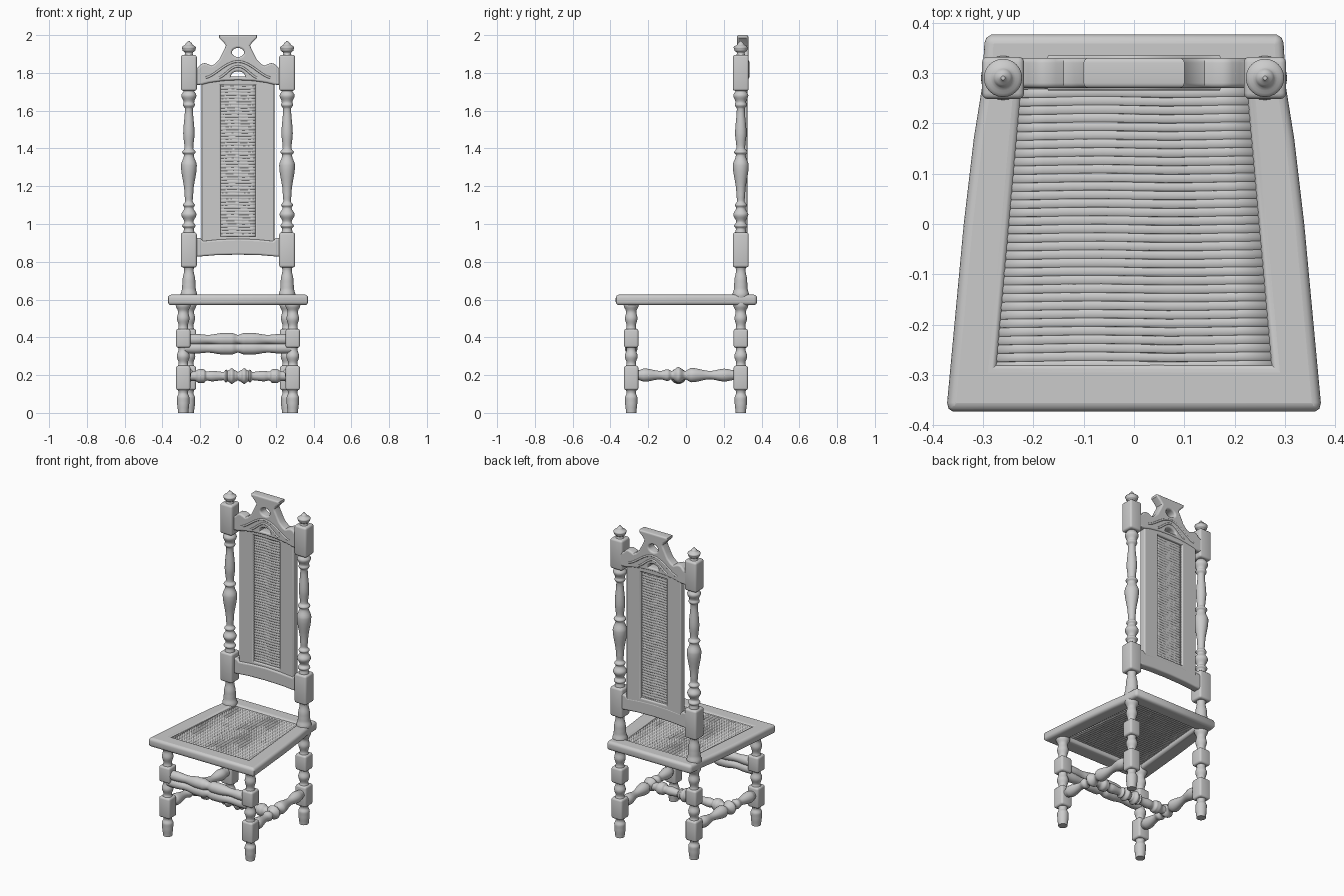
import bpy, bmesh, math
from mathutils import Vector

cube = bpy.data.objects.get("Cube")
if cube:
    bpy.data.objects.remove(cube)

wood = bpy.data.materials.new("pale grey")
wood.use_nodes = True
grey = (0.6, 0.6, 0.6, 1)
wood.diffuse_color = grey
wood.node_tree.nodes["Principled BSDF"].inputs["Base Color"].default_value = grey


def add(name, mesh, smooth=40):
    mesh.materials.clear()
    mesh.materials.append(wood)
    ob = bpy.data.objects.new(name, mesh)
    bpy.context.collection.objects.link(ob)
    bpy.ops.object.select_all(action='DESELECT')
    ob.select_set(True)
    bpy.context.view_layer.objects.active = ob
    bpy.ops.object.shade_smooth_by_angle(angle=math.radians(smooth))
    return ob


def from_bmesh(name, bm):
    bmesh.ops.recalc_face_normals(bm, faces=bm.faces)
    mesh = bpy.data.meshes.new(name)
    bm.to_mesh(mesh)
    bm.free()
    return add(name, mesh)


def turned(name, profile, start, end, sides=24, steps=5):
    """Turned rod: profile holds (fraction along the axis, radius)."""
    start, end = Vector(start), Vector(end)
    rings = [profile[0]]
    for (t0, r0), (t1, r1) in zip(profile, profile[1:]):
        for i in range(1, steps + 1):
            u = i / steps
            rings.append((t0 + (t1 - t0) * u, r0 + (r1 - r0) * u * u * (3 - 2 * u)))
    bm = bmesh.new()
    loops = []
    for t, r in rings:
        loops.append([bm.verts.new((r * math.cos(a), r * math.sin(a), t * (end - start).length))
                      for a in (2 * math.pi * k / sides for k in range(sides))])
    for a, b in zip(loops, loops[1:]):
        for k in range(sides):
            j = (k + 1) % sides
            bm.faces.new((a[k], a[j], b[j], b[k]))
    bm.faces.new(loops[0])
    bm.faces.new(loops[-1])
    ob = from_bmesh(name, bm)
    ob.location = start
    ob.rotation_euler = (end - start).to_track_quat('Z', 'Y').to_euler()
    return ob


def block(name, x, y, z0, z1, half=0.038):
    """Square post section with chamfered edges."""
    bm = bmesh.new()
    bmesh.ops.create_cube(bm, size=1)
    for v in bm.verts:
        v.co = (x + v.co.x * 2 * half, y + v.co.y * 2 * half, (z0 + z1) / 2 + v.co.z * (z1 - z0))
    bmesh.ops.bevel(bm, geom=bm.edges[:], offset=0.012, segments=3, profile=0.5, affect='EDGES')
    return from_bmesh(name, bm)


def plate(name, outlines, thickness, edge, y=None, z=0):
    """Flat outline with holes and rounded edges; stands upright when y is given."""
    cu = bpy.data.curves.new(name, 'CURVE')
    cu.dimensions = '2D'
    cu.fill_mode = 'BOTH'
    cu.extrude = thickness / 2 - edge
    cu.bevel_depth = edge
    cu.bevel_resolution = 3
    cu.offset = -edge
    for pts in outlines:
        sp = cu.splines.new('POLY')
        sp.points.add(len(pts) - 1)
        for p, c in zip(sp.points, pts):
            p.co = (c[0], c[1], 0, 1)
        sp.use_cyclic_u = True
    tmp = bpy.data.objects.new(name + "_outline", cu)
    bpy.context.collection.objects.link(tmp)
    dg = bpy.context.evaluated_depsgraph_get()
    mesh = bpy.data.meshes.new_from_object(tmp.evaluated_get(dg))
    bpy.data.objects.remove(tmp)
    ob = add(name, mesh)
    if y is not None:
        ob.rotation_euler.x = math.pi / 2
    ob.location = (0, y or 0, z)
    return ob


def mirrored(half):
    """Close a right-hand outline, listed bottom to top, about x = 0."""
    return half + [(-x, y) for x, y in reversed(half) if x]


def cane(name, low, high, w0, w1, thickness, waves):
    """Woven panel with fine ripples across it."""
    bm = bmesh.new()
    rows = 240
    bmesh.ops.create_grid(bm, x_segments=8, y_segments=rows, size=1)
    for v in bm.verts:
        t = (v.co.y + 1) / 2
        ripple = 0.0015 * math.sin(t * waves * 2 * math.pi + 0.6 * math.sin(v.co.x * 5))
        v.co = (v.co.x * (w0 + (w1 - w0) * t), low + (high - low) * t, ripple)
    ob = from_bmesh(name, bm)
    mod = ob.modifiers.new("thickness", 'SOLIDIFY')
    mod.thickness = thickness
    mod.offset = 0
    return ob


# Legs and back posts
leg = [(0, .027), (.05, .032), (.08, .033), (.105, .024), (.13, .03), (.24, .03), (.262, .024),
       (.30, .034), (.335, .025), (.36, .03), (.43, .03), (.46, .024), (.5, .033),
       (.535, .027), (.57, .04), (.6, .04)]
post = leg + [(.625, .044), (.66, .036), (.7, .034), (.755, .025), (.78, .03), (.95, .03), (.975, .026),
              (.99, .036), (1.01, .024), (1.05, .04), (1.085, .024), (1.1, .032), (1.12, .02),
              (1.16, .023), (1.31, .042), (1.365, .026), (1.38, .036), (1.4, .023), (1.48, .03),
              (1.61, .021), (1.63, .032), (1.645, .028), (1.68, .04), (1.71, .026), (1.75, .03),
              (1.88, .03), (1.905, .02), (1.92, .034), (1.935, .038), (1.952, .018), (1.97, .004)]
for side, s in (("left", 1), ("right", -1)):
    turned(side + "_back_post", [(z / 1.97, r) for z, r in post], (s * .26, .29, 0), (s * .26, .29, 1.97))
    turned(side + "_front_leg", [(z / .6, r) for z, r in leg], (s * .29, -.29, 0), (s * .29, -.29, .6))
    for z0, z1 in ((.12, .25), (.345, .445)):
        block(side + "_front_leg_block", s * .29, -.29, z0, z1)
        block(side + "_back_leg_block", s * .26, .29, z0, z1)
    for z0, z1 in ((.77, .955), (1.705, 1.895)):
        block(side + "_back_post_block", s * .26, .29, z0, z1, .042)
    # Side stretcher
    turned(side + "_side_stretcher",
           [(0, .025), (.06, .025), (.12, .035), (.27, .022), (.33, .031), (.37, .022), (.43, .043),
            (.49, .022), (.55, .038), (.72, .022), (.85, .034), (.94, .026), (1, .026)],
           (s * .29, -.29, .2), (s * .26, .29, .2))

# Cross stretcher between the side stretchers
half_cross = [(0, .025), (.08, .025), (.13, .038), (.17, .036), (.2, .024), (.25, .028), (.36, .022),
              (.385, .034), (.4, .028), (.44, .042), (.48, .028)]
turned("cross_stretcher", half_cross + [(.5, .022)] + [(1 - t, r) for t, r in reversed(half_cross)],
       (-.275, -.04, .195), (.275, -.04, .195))

# Front stretcher: a pair of wavy carved rails
half_rail = [(0, .028), (.1, .029), (.22, .024), (.36, .034), (.44, .034)]
rail = half_rail + [(.5, .024)] + [(1 - t, r) for t, r in reversed(half_rail)]
for name, z in (("upper", .389), ("lower", .343)):
    turned(name + "_front_rail", rail, (-.28, -.29, z), (.28, -.29, z))

# Seat frame with sunken woven panel
seat_outline = mirrored([(.36, -.372), (.368, -.367), (.371, -.355), (.338, 0), (.318, .17),
                         (.302, .27), (.297, .36), (.293, .37), (.283, .376)])
seat_opening = mirrored([(.27, -.277), (.22, .285)])
plate("seat_frame", [seat_outline, seat_opening], .056, .018, z=.598)
seat_cane = cane("seat_cane", -.285, .29, .275, .225, .018, 34)
seat_cane.location.z = .608

# Back frame, with an opening for the woven strip
plate("back_frame", [mirrored([(.192, .87), (.192, 1.77)]), mirrored([(.092, .935), (.092, 1.735)])],
      .042, .008, y=.304)
back_cane = cane("back_cane", .92, 1.75, .095, .095, .014, 50)
back_cane.rotation_euler.x = math.pi / 2
back_cane.location.y = .302

# Arched lower back rail
plate("lower_back_rail", [mirrored([(0, .838), (.12, .835), (.19, .829), (.235, .826), (.235, .925),
                                    (.2, .925), (.185, .91), (.1, .918), (0, .922)])], .052, .01, y=.3)

# Pierced crest rail
crest = mirrored([(0, 1.762), (.08, 1.758), (.15, 1.748), (.19, 1.738), (.235, 1.735), (.235, 1.815),
                  (.21, 1.83), (.195, 1.847), (.175, 1.852), (.155, 1.845), (.14, 1.838), (.125, 1.845),
                  (.1, 1.87), (.085, 1.9), (.07, 1.93), (.064, 1.945), (.075, 1.96), (.1, 1.985),
                  (.1, 2.0)])
round_hole = [(.032 * math.cos(a), 1.908 + .024 * math.sin(a))
              for a in (2 * math.pi * k / 24 for k in range(24))]
moon_hole = [(.038 * math.cos(a), 1.78 + .028 * math.sin(a)) for a in (math.pi * k / 14 for k in range(15))]
plate("crest_rail", [crest, round_hole, moon_hole], .06, .01, y=.3)

# Carved ridges on both faces of the crest
for face, y in (("front", .271), ("back", .329)):
    for width, base, rise in ((.17, 1.775, .085), (.1, 1.775, .06)):
        cu = bpy.data.curves.new("ridge", 'CURVE')
        cu.dimensions = '3D'
        cu.bevel_depth = .006
        sp = cu.splines.new('POLY')
        sp.points.add(24)
        for k, p in enumerate(sp.points):
            u = k / 12 - 1
            p.co = (u * width, y, base + rise * math.cos(u * math.pi / 2) ** 1.5, 1)
        tmp = bpy.data.objects.new("ridge_path", cu)
        bpy.context.collection.objects.link(tmp)
        mesh = bpy.data.meshes.new_from_object(tmp.evaluated_get(bpy.context.evaluated_depsgraph_get()))
        bpy.data.objects.remove(tmp)
        add(face + "_crest_ridge", mesh)
